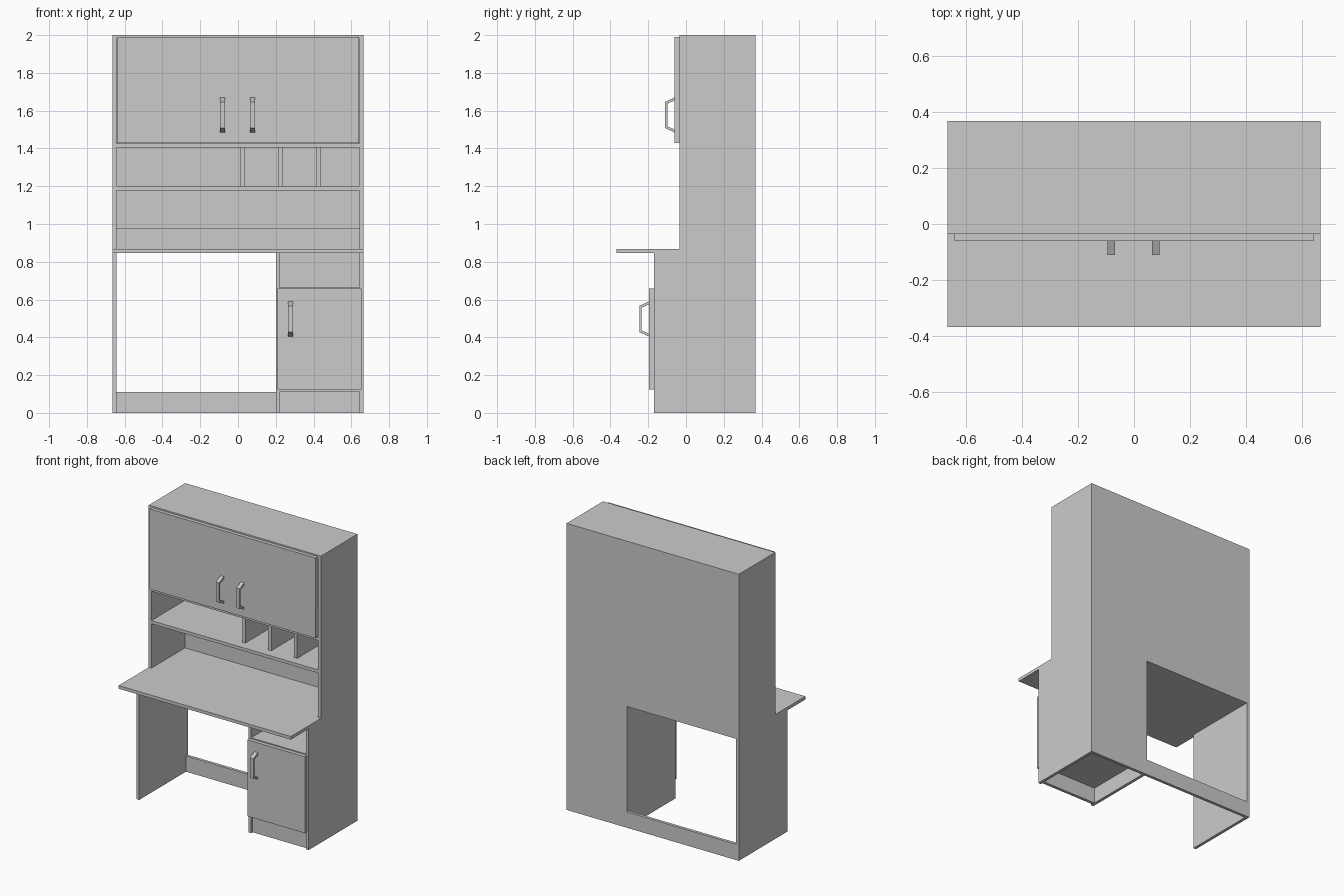
import bpy
import bmesh

old = bpy.data.objects.get("Cube")
if old:
    bpy.data.objects.remove(old, do_unlink=True)

# One plain grey for the whole piece
GREY = (0.6, 0.6, 0.6, 1.0)
mat = bpy.data.materials.new("plain grey")
mat.use_nodes = True
mat.diffuse_color = GREY
mat.node_tree.nodes["Principled BSDF"].inputs["Base Color"].default_value = GREY


def prism(name, profile, x0, x1):
    """Extrude a (y, z) outline from x0 to x1."""
    bm = bmesh.new()
    face = bm.faces.new([bm.verts.new((x0, y, z)) for y, z in profile])
    ext = bmesh.ops.extrude_face_region(bm, geom=[face])
    verts = [v for v in ext["geom"] if isinstance(v, bmesh.types.BMVert)]
    bmesh.ops.translate(bm, verts=verts, vec=(x1 - x0, 0, 0))
    bmesh.ops.recalc_face_normals(bm, faces=bm.faces)
    mesh = bpy.data.meshes.new(name)
    bm.to_mesh(mesh)
    bm.free()
    mesh.materials.append(mat)
    obj = bpy.data.objects.new(name, mesh)
    bpy.context.collection.objects.link(obj)
    return obj


def board(name, x, y, z):
    """Box from three (low, high) ranges."""
    return prism(name, [(y[0], z[0]), (y[1], z[0]), (y[1], z[1]), (y[0], z[1])], *x)


W, T = 0.665, 0.021              # half width, board thickness
IN = W - T                       # inner half width
BACK, UPPER, LOWER = 0.367, -0.035, -0.17
REAR = BACK - T                  # inner face of the back
DESK_LOW, DESK_TOP = 0.846, 0.868
PED = 0.2                        # left face of the pedestal

# Stepped side panels
side = [(LOWER, 0), (BACK, 0), (BACK, 2), (UPPER, 2), (UPPER, DESK_LOW), (LOWER, DESK_LOW)]
prism("right_side_panel", side, -W, -IN)
prism("left_side_panel", side, IN, W)

# Desk top
board("desk_top", (-W, W), (-0.367, REAR), (DESK_LOW, DESK_TOP))

# Back: upper sheet, pedestal sheet and low rail around the knee opening
board("upper_back", (-IN, IN), (REAR, BACK), (DESK_LOW, 2))
board("pedestal_back", (PED, IN), (REAR, BACK), (0, DESK_LOW))
board("low_back_rail", (-IN, PED), (REAR, BACK), (0, 0.11))
board("desk_back_rail", (-IN, IN), (REAR - 0.01, REAR), (DESK_TOP, 0.975))

# Hutch shelves
for name, z0, z1 in (("hutch_shelf", 1.178, 1.2),
                     ("cupboard_floor", 1.405, 1.427),
                     ("hutch_roof", 2 - T, 2)):
    board(name, (-IN, IN), (UPPER, REAR), (z0, z1))

# Pigeonhole dividers
for i in range(3):
    x = 0.012 + 0.2 * i
    board("divider", (x, x + 0.024), (0.03, REAR), (1.2, 1.405))

# Pedestal
board("pedestal_side", (PED, PED + T), (LOWER, REAR), (0, DESK_LOW))
board("pedestal_shelf", (PED + T, IN), (LOWER, REAR), (0.644, 0.665))
board("pedestal_floor", (PED + T, IN), (LOWER, REAR), (0.11, 0.131))
board("kick_board", (PED + T, IN), (LOWER + 0.015, LOWER + 0.036), (0, 0.11))

# Doors
board("upper_door", (-0.64, 0.64), (-0.06, UPPER), (1.43, 1.99))
board("pedestal_door", (0.21, 0.653), (-0.196, LOWER), (0.125, 0.658))


def handle(name, x, y, z):
    """Bent bar handle standing off a door face at y, centred at height z."""
    half = [(0, 0.093), (-0.05, 0.07), (-0.05, -0.07), (0, -0.093),
            (0, -0.077), (-0.039, -0.06), (-0.039, 0.06), (0, 0.077)]
    prism(name, [(y + a, z + b) for a, b in half], x - 0.013, x + 0.013)


handle("right_upper_handle", -0.081, -0.06, 1.577)
handle("left_upper_handle", 0.077, -0.06, 1.577)
handle("pedestal_handle", 0.278, -0.196, 0.497)
